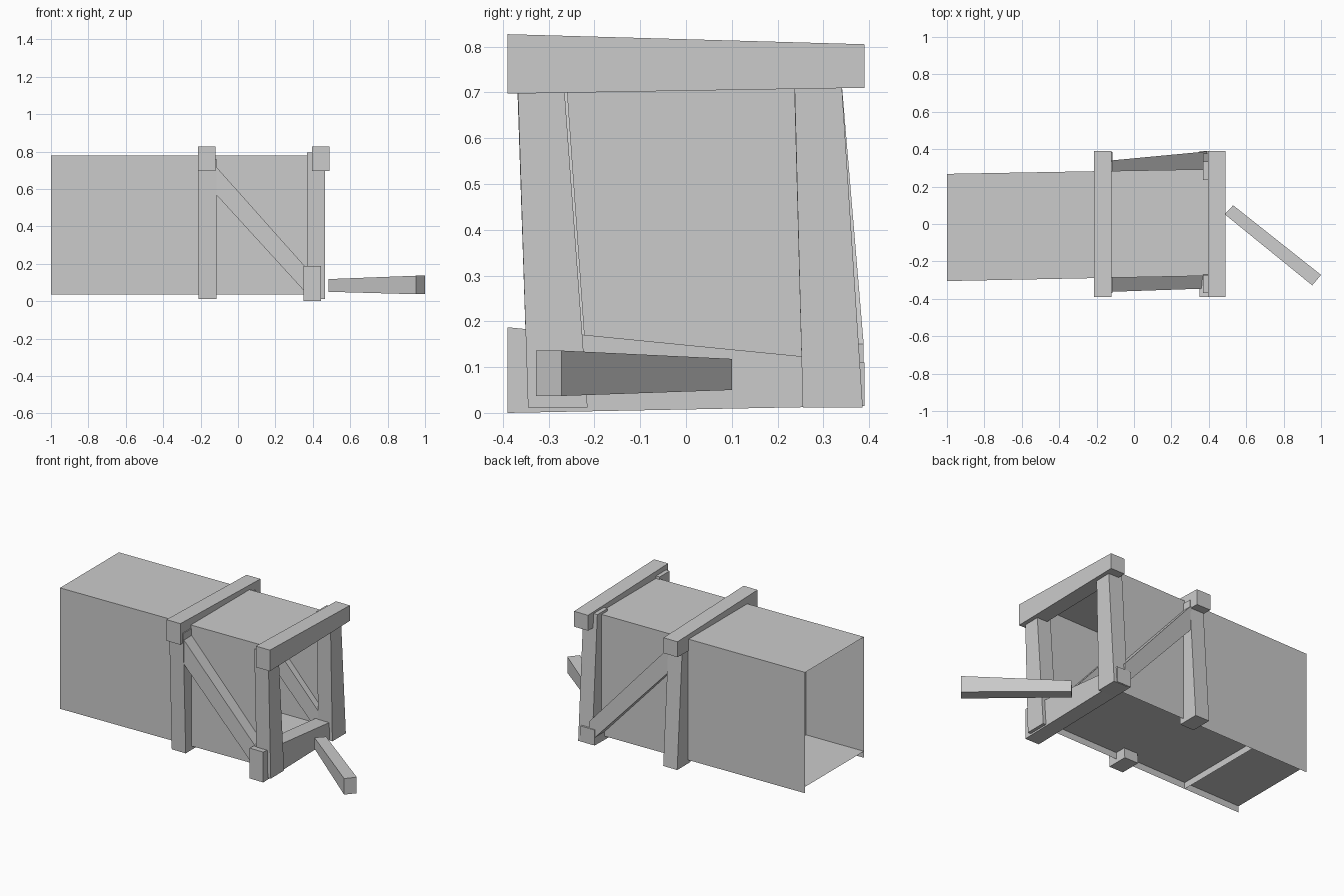
import bpy

if "Cube" in bpy.data.objects:
    bpy.data.objects.remove(bpy.data.objects["Cube"])

grey = bpy.data.materials.new("plain grey")
grey.diffuse_color = (0.6, 0.6, 0.6, 1)
grey.use_nodes = True
grey.node_tree.nodes["Principled BSDF"].inputs["Base Color"].default_value = grey.diffuse_color


def make(name, verts, faces):
    mesh = bpy.data.meshes.new(name)
    mesh.from_pydata(verts, [], faces)
    mesh.materials.append(grey)
    mesh.update()
    obj = bpy.data.objects.new(name, mesh)
    bpy.context.collection.objects.link(obj)
    return obj


def loft(name, a, b):
    """Solid timber between two four-cornered ends."""
    obj = make(name, list(a) + list(b),
               [(3, 2, 1, 0), (4, 5, 6, 7)] +
               [(i, (i + 1) % 4, (i + 1) % 4 + 4, i + 4) for i in range(4)])
    bpy.context.view_layer.objects.active = obj
    obj.select_set(True)
    bpy.ops.object.mode_set(mode='EDIT')
    bpy.ops.mesh.select_all(action='SELECT')
    bpy.ops.mesh.normals_make_consistent(inside=False)
    bpy.ops.object.mode_set(mode='OBJECT')
    obj.select_set(False)


def cross_end(y, x0, x1, z0, z1):
    return [(x0, y, z0), (x1, y, z0), (x1, y, z1), (x0, y, z1)]


def flat_end(z, x0, x1, y0, y1):
    return [(x0, y0, z), (x1, y0, z), (x1, y1, z), (x0, y1, z)]


def side_end(x, y0, y1, z0, z1):
    return [(x, y0, z0), (x, y1, z0), (x, y1, z1), (x, y0, z1)]


# Tunnel shell: thin sheets, open at both ends, closed by a wall partway in
BACK, FRONT, INNER = -1.0, 0.42, -0.61
Z0, ZF, Z1 = 0.035, 0.075, 0.78


def ys(x):
    s = 0.02 * (x + 1)
    return -0.305 + s, 0.268 + s * 0.9


def sheet(name, pts):
    make(name, pts, [(0, 1, 2, 3)])


(bl, br), (fl, fr), (il, ir) = ys(BACK), ys(FRONT), ys(INNER)
sheet("tunnel_front_wall", [(BACK, bl, Z0), (FRONT, fl, Z0), (FRONT, fl, Z1), (BACK, bl, Z1)])
sheet("tunnel_rear_wall", [(FRONT, fr, Z0), (BACK, br, Z0), (BACK, br, Z1), (FRONT, fr, Z1)])
for name, z in (("tunnel_roof", Z1), ("tunnel_floor", ZF)):
    sheet(name, [(BACK, bl, z), (FRONT, fl, z), (FRONT, fr, z), (BACK, br, z)])
sheet("tunnel_inner_wall", [(INNER, il, Z0), (INNER, ir, Z0), (INNER, ir, Z1), (INNER, il, Z1)])

# Two timber frames: lintel beam on a pair of leaning posts
for label, bx, px in (("outer", 0.395, 0.37), ("inner", -0.215, -0.21)):
    loft(label + "_lintel", cross_end(-0.39, bx, bx + 0.095, 0.697, 0.827),
         cross_end(0.39, bx, bx + 0.095, 0.71, 0.805))
    top = 0.795 if label == "outer" else 0.76
    loft(label + "_left_post", flat_end(0.012, px, px + 0.095, -0.345, -0.215),
         flat_end(top, px, px + 0.095, -0.37, -0.272))
    loft(label + "_right_post", flat_end(0.012, px, px + 0.095, 0.255, 0.386),
         flat_end(top, px, px + 0.095, 0.235, 0.335))

# Threshold beam across the mouth, thinner at the far end
loft("threshold_beam", cross_end(-0.39, 0.35, 0.445, 0.0, 0.187),
     cross_end(0.39, 0.35, 0.445, 0.015, 0.11))

# Diagonal braces between the frames on both sides
loft("left_brace", side_end(-0.14, -0.363, -0.262, 0.595, 0.745),
     side_end(0.39, -0.345, -0.22, 0.015, 0.15))
loft("right_brace", side_end(-0.14, 0.24, 0.338, 0.595, 0.745),
     side_end(0.39, 0.255, 0.388, 0.02, 0.15))

# Loose tapered timber lying outside
loft("loose_timber",
     [(0.485, 0.052, 0.05), (0.53, 0.1, 0.05), (0.53, 0.1, 0.118), (0.485, 0.052, 0.118)],
     [(0.953, -0.328, 0.037), (1.0, -0.272, 0.037), (1.0, -0.272, 0.136), (0.953, -0.328, 0.136)])
